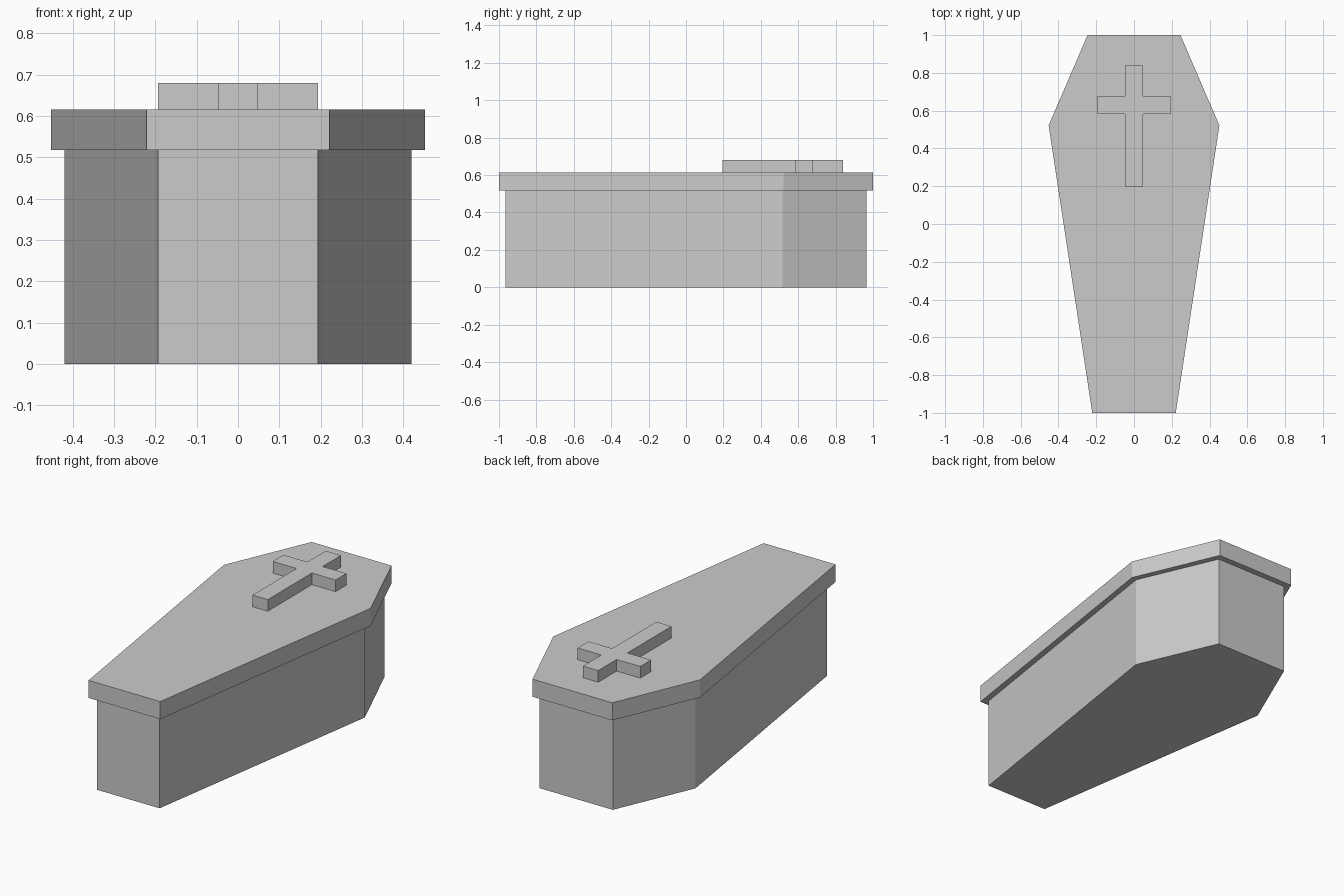
import bpy
import bmesh

cube = bpy.data.objects.get("Cube")
if cube:
    bpy.data.objects.remove(cube, do_unlink=True)

# Single stone grey
stone = bpy.data.materials.new("stone_grey")
stone.use_nodes = True
grey = (0.6, 0.6, 0.6, 1)
stone.diffuse_color = grey
stone.node_tree.nodes["Principled BSDF"].inputs["Base Color"].default_value = grey


def prism(name, half_outline, bottom, top):
    """Extrude an outline, given as its +x half from front to back and mirrored."""
    outline = half_outline + [(-x, y) for x, y in reversed(half_outline)]
    bm = bmesh.new()
    base = bm.faces.new([bm.verts.new((x, y, bottom)) for x, y in outline])
    side = bmesh.ops.extrude_face_region(bm, geom=[base], use_keep_orig=True)
    raised = [v for v in side["geom"] if isinstance(v, bmesh.types.BMVert)]
    bmesh.ops.translate(bm, verts=raised, vec=(0, 0, top - bottom))
    bmesh.ops.recalc_face_normals(bm, faces=bm.faces)
    mesh = bpy.data.meshes.new(name)
    bm.to_mesh(mesh)
    bm.free()
    mesh.materials.append(stone)
    obj = bpy.data.objects.new(name, mesh)
    bpy.context.collection.objects.link(obj)
    return obj


# Six-sided box
prism("coffin_body", [(0.193, -0.966), (0.42, 0.517), (0.225, 0.966)], 0, 0.517)

# Overhanging lid
prism("coffin_lid", [(0.221, -1), (0.452, 0.522), (0.246, 1)], 0.517, 0.615)

# Raised cross on the lid
prism("lid_cross", [(0.047, 0.195), (0.047, 0.583), (0.193, 0.583),
                    (0.193, 0.678), (0.047, 0.678), (0.047, 0.84)], 0.615, 0.68)
